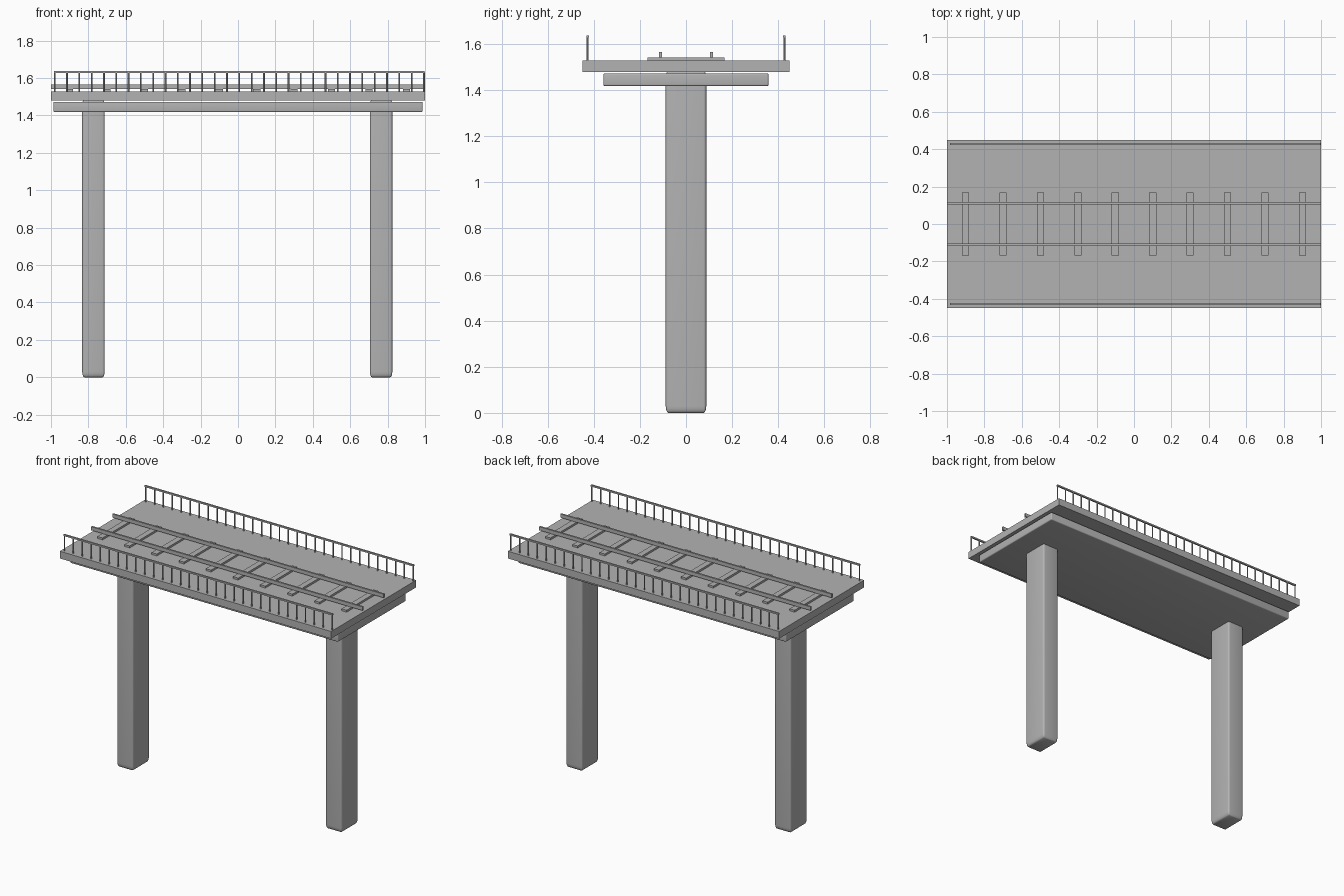
import bpy, bmesh, math
from mathutils import Matrix, Vector

if "Cube" in bpy.data.objects:
    bpy.data.objects.remove(bpy.data.objects["Cube"])

grey = bpy.data.materials.new("concrete grey")
grey.diffuse_color = (0.45, 0.45, 0.45, 1)
grey.use_nodes = True
grey.node_tree.nodes["Principled BSDF"].inputs["Base Color"].default_value = grey.diffuse_color


def finish(name, bm, smooth=False):
    mesh = bpy.data.meshes.new(name)
    bm.to_mesh(mesh)
    bm.free()
    mesh.materials.append(grey)
    ob = bpy.data.objects.new(name, mesh)
    bpy.context.collection.objects.link(ob)
    if smooth:
        bpy.ops.object.select_all(action='DESELECT')
        ob.select_set(True)
        bpy.context.view_layer.objects.active = ob
        bpy.ops.object.shade_smooth_by_angle(angle=math.radians(35))
    return ob


def add_box(bm, lo, hi):
    lo, hi = Vector(lo), Vector(hi)
    size = hi - lo
    m = Matrix.Translation((lo + hi) / 2) @ Matrix.Diagonal((*size, 1))
    bmesh.ops.create_cube(bm, size=1, matrix=m)


def rounded_box(name, lo, hi, radius, z_stretch=1):
    """Box with rounded edges; z_stretch lengthens the rounding vertically."""
    bm = bmesh.new()
    add_box(bm, (lo[0], lo[1], lo[2] / z_stretch), (hi[0], hi[1], hi[2] / z_stretch))
    bmesh.ops.bevel(bm, geom=bm.edges[:], offset=radius, segments=4,
                    profile=0.5, affect='EDGES')
    bmesh.ops.scale(bm, vec=(1, 1, z_stretch), verts=bm.verts[:])
    return finish(name, bm, True)


# Deck slab and the girder slab below it
bm = bmesh.new()
add_box(bm, (-1, -0.448, 1.48), (1, 0.448, 1.528))
finish("deck", bm)
rounded_box("girder", (-0.987, -0.358, 1.418), (0.987, 0.358, 1.473), 0.007)

# Two tall pillars
for side, x in (("left", -0.773), ("right", 0.765)):
    rounded_box(side + "_pillar", (x - 0.06, -0.088, 0), (x + 0.06, 0.088, 1.485), 0.012, 2.5)

# Track: sleepers and rails
bm = bmesh.new()
for i in range(10):
    x = -0.9 + 0.2 * i
    add_box(bm, (x - 0.019, -0.168, 1.528), (x + 0.019, 0.168, 1.541))
finish("sleepers", bm)
bm = bmesh.new()
for s in (-1, 1):
    add_box(bm, (-1, s * 0.111 - 0.006, 1.541), (1, s * 0.111 + 0.006, 1.565))
finish("rails", bm)

# Railings along both edges: posts with a handrail
for side, y in (("front", -0.427), ("back", 0.427)):
    bm = bmesh.new()
    for i in range(31):
        m = Matrix.Translation((-0.98 + 0.0658 * i, y, 1.578))
        bmesh.ops.create_cone(bm, cap_ends=True, segments=8, radius1=0.0045,
                              radius2=0.0045, depth=0.104, matrix=m)
    finish(side + "_railing_posts", bm, True)
    bm = bmesh.new()
    add_box(bm, (-0.985, y - 0.0055, 1.628), (0.998, y + 0.0055, 1.638))
    finish(side + "_handrail", bm)
